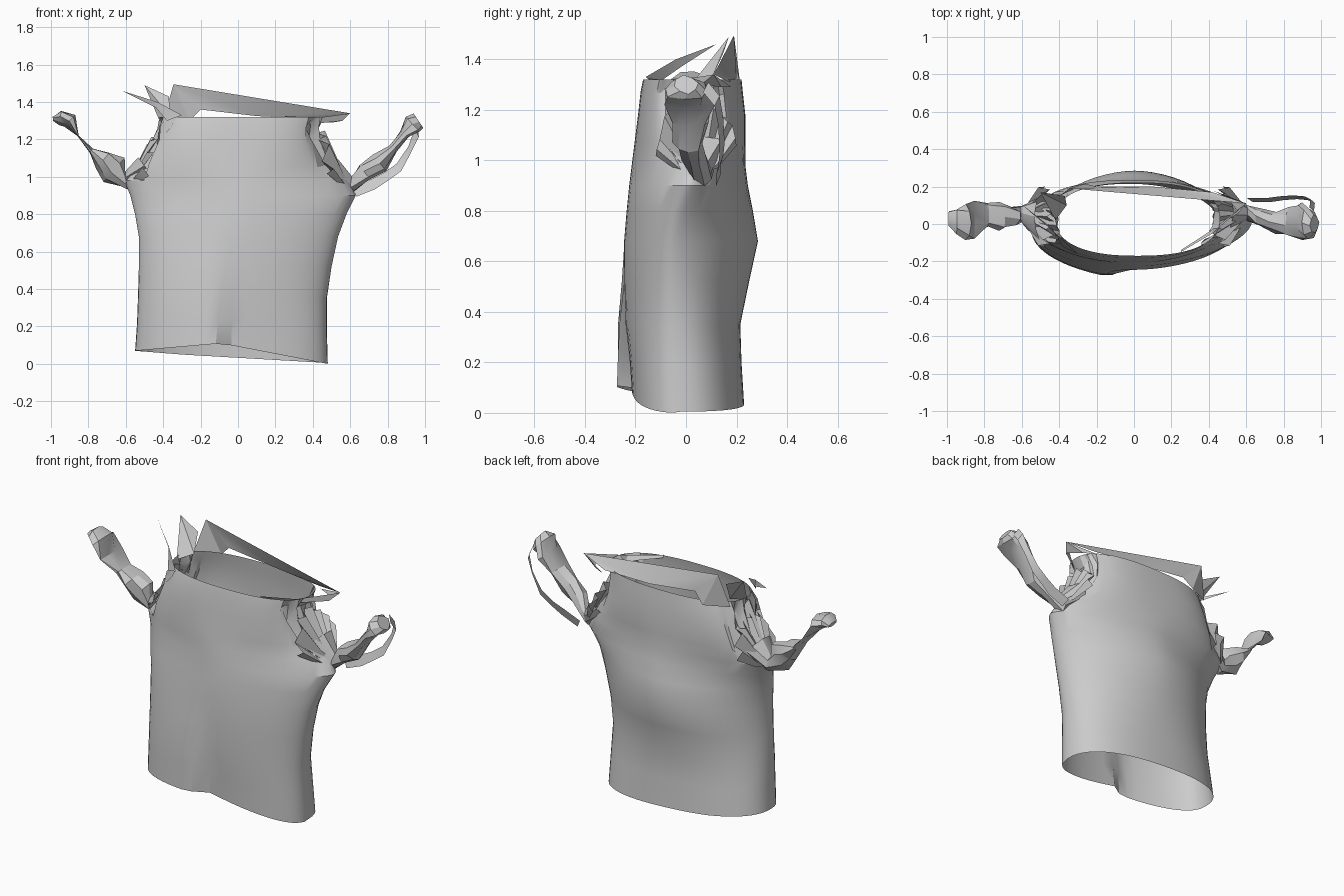
import bpy, bmesh, math, random
from mathutils import Vector

random.seed(4)


def make(name, verts, faces, angle=30):
    me = bpy.data.meshes.new(name)
    me.from_pydata([tuple(v) for v in verts], [], faces)
    bm = bmesh.new()
    bm.from_mesh(me)
    bmesh.ops.recalc_face_normals(bm, faces=bm.faces)
    bm.to_mesh(me)
    bm.free()
    ob = bpy.data.objects.new(name, me)
    bpy.context.collection.objects.link(ob)
    bpy.ops.object.select_all(action='DESELECT')
    ob.select_set(True)
    bpy.context.view_layer.objects.active = ob
    bpy.ops.object.shade_smooth_by_angle(angle=math.radians(angle))
    return ob


def loft(name, rings, angle=30, cap=False):
    n = len(rings[0])
    verts = [v for r in rings for v in r]
    faces = [(k * n + i, k * n + (i + 1) % n, (k + 1) * n + (i + 1) % n, (k + 1) * n + i)
             for k in range(len(rings) - 1) for i in range(n)]
    if cap:
        faces.append(tuple(range((len(rings) - 1) * n, len(rings) * n)))
    return make(name, verts, faces, angle)


def lerp_table(table, x):
    for (a, va), (b, vb) in zip(table, table[1:]):
        if x <= b:
            t = max(0, (x - a) / (b - a))
            return va + (vb - va) * t
    return table[-1][1]


# Garment body: z, left x, right x, front y, back y, side y, squareness
LEVELS = [
    (0.00, -0.55, 0.48, -0.215, 0.23, -0.02, 2.4),
    (0.18, -0.54, 0.475, -0.225, 0.22, -0.03, 2.3),
    (0.35, -0.535, 0.475, -0.24, 0.215, -0.04, 2.1),
    (0.52, -0.53, 0.50, -0.245, 0.25, -0.05, 1.9),
    (0.68, -0.53, 0.535, -0.245, 0.285, -0.05, 1.8),
    (0.80, -0.55, 0.58, -0.235, 0.265, -0.03, 1.7),
    (0.90, -0.575, 0.63, -0.225, 0.245, 0.01, 1.7),
    (0.98, -0.61, 0.59, -0.215, 0.235, 0.04, 1.7),
    (1.06, -0.53, 0.50, -0.205, 0.235, 0.05, 2.2),
    (1.18, -0.46, 0.44, -0.19, 0.235, 0.04, 2.6),
    (1.27, -0.43, 0.44, -0.18, 0.225, 0.03, 2.6),
    (1.32, -0.42, 0.46, -0.17, 0.22, 0.03, 2.4),
]
HEM_FRONT = [(-0.55, 0.07), (-0.09, 0.11), (0.48, 0.0)]
HEM_BACK = [(-0.55, 0.07), (-0.3, 0.05), (0.48, 0.005)]
FOLD = [(-0.55, 0.0), (-0.17, 0.075), (-0.10, 0.07), (-0.07, 0.0), (0.5, 0.0)]
N = 56
rings = []
for z, xl, xr, yf, yb, ys, sq in LEVELS:
    ring = []
    for i in range(N):
        a = 2 * math.pi * i / N
        c, s = math.cos(a), math.sin(a)
        px = math.copysign(abs(c) ** (2 / sq), c)
        py = math.copysign(abs(s) ** (2 / sq), s)
        x = (xl + xr) / 2 + px * (xr - xl) / 2
        y = ys + py * ((yb - ys) if s > 0 else (ys - yf))
        zz = z
        if z < 0.35:
            hem = lerp_table(HEM_FRONT if s < 0 else HEM_BACK, x)
            zz = hem + z * (0.35 - hem) / 0.35
        if s < 0:
            y -= lerp_table(FOLD, x) * max(0, 1 - zz / 0.65)
        # Crumple around the armholes
        if 1.0 < z < 1.3 and abs(px) > 0.85:
            x += random.uniform(-0.03, 0.02) * (1 if px > 0 else -1)
            zz += random.uniform(-0.02, 0.02)
        ring.append((x, y, zz))
    rings.append(ring)
loft("garment_body", rings, 28)


# Twisted sleeves: centre x, y, z, half width in y, half height across the path
def sleeve(name, path, sides=8):
    out = []
    for k, (x, y, z, wy, wp) in enumerate(path):
        p, q = path[max(0, k - 1)], path[min(len(path) - 1, k + 1)]
        d = Vector((q[0] - p[0], 0, q[2] - p[2])).normalized()
        up = Vector((-d.z, 0, d.x))
        ring = []
        for i in range(sides):
            a = 2 * math.pi * i / sides + 0.25 * k
            r = random.uniform(0.8, 1.12)
            ring.append(Vector((x, y, z)) + up * (math.sin(a) * wp * r)
                        + Vector((0, math.cos(a) * wy * r, 0)))
        out.append(ring)
    return loft(name, out, 25, True)


sleeve("left_sleeve", [
    (-0.50, 0.04, 1.06, 0.12, 0.05), (-0.60, 0.05, 0.985, 0.045, 0.05),
    (-0.66, 0.04, 1.04, 0.05, 0.085), (-0.72, 0.04, 1.09, 0.07, 0.06),
    (-0.785, 0.05, 1.14, 0.075, 0.015), (-0.855, 0.02, 1.22, 0.10, 0.004),
    (-0.90, 0.01, 1.30, 0.09, 0.04), (-0.95, 0.02, 1.315, 0.07, 0.04),
    (-0.99, 0.03, 1.31, 0.04, 0.012)])
sleeve("right_sleeve", [
    (0.49, 0.05, 1.05, 0.12, 0.06), (0.60, 0.06, 0.95, 0.05, 0.05),
    (0.68, 0.03, 1.02, 0.05, 0.05), (0.76, 0.01, 1.07, 0.06, 0.06),
    (0.83, 0.01, 1.15, 0.08, 0.025), (0.89, 0.01, 1.23, 0.10, 0.03),
    (0.935, 0.0, 1.28, 0.09, 0.055), (0.965, 0.0, 1.30, 0.05, 0.045)])

# Loose strip hanging beside the right sleeve
strip = [(0.62, 0.13, 0.92, 0.025), (0.72, 0.13, 0.96, 0.025), (0.79, 0.14, 1.0, 0.02),
         (0.86, 0.145, 1.05, 0.02), (0.92, 0.14, 1.15, 0.014), (0.955, 0.125, 1.235, 0.02),
         (0.95, 0.08, 1.29, 0.02)]
sv = []
for x, y, z, w in strip:
    sv += [(x + w * 0.6, y - 0.012, z - w), (x - w * 0.6, y + 0.008, z + w)]
make("right_sleeve_strip", sv, [(2 * i, 2 * i + 1, 2 * i + 3, 2 * i + 2) for i in range(len(strip) - 1)], 40)

# Pleated fans where the armholes gather into the sleeves
for side, name, knot in ((-1, "left_armhole_pleats", (-0.61, 0.05, 0.98)),
                         (1, "right_armhole_pleats", (0.62, 0.06, 0.95))):
    rim = []
    for i in range(15):
        a = math.pi * i / 14
        zig = 0.035 if i % 2 else -0.015
        rim.append((side * (0.43 + zig + 0.06 * (1 - math.sin(a))), 0.04 - 0.16 * math.cos(a),
                    1.03 + 0.19 * math.sin(a) + random.uniform(-0.03, 0.03)))
    mid = [tuple(r[j] * 0.45 + knot[j] * 0.55 - (0.03 if j == 2 else 0) for j in range(3)) for r in rim]
    M = len(rim)
    faces = [(i, i + 1, M + i + 1, M + i) for i in range(M - 1)]
    faces += [(M + i, M + i + 1, 2 * M) for i in range(M - 1)]
    make(name, rim + mid + [knot], faces, 20)

# Torn neckline flaps
make("back_neck_flap",
     [(-0.345, 0.19, 1.495), (0.60, 0.11, 1.34), (0.42, 0.17, 1.31), (0.1, 0.20, 1.325), (-0.2, 0.20, 1.36)],
     [(0, 4, 3), (0, 3, 1), (1, 3, 2)])
make("back_left_peak",
     [(-0.345, 0.19, 1.495), (-0.20, 0.20, 1.36), (-0.26, 0.215, 1.30), (-0.40, 0.15, 1.30)],
     [(0, 1, 2), (0, 2, 3)])
make("left_spike",
     [(-0.50, 0.17, 1.49), (-0.37, 0.15, 1.43), (-0.36, 0.10, 1.32), (-0.42, 0.02, 1.30)],
     [(0, 1, 2), (0, 2, 3)])
make("left_sliver",
     [(-0.62, 0.12, 1.46), (-0.43, -0.04, 1.40), (-0.30, -0.16, 1.33), (-0.38, -0.12, 1.30), (-0.44, -0.02, 1.37)],
     [(0, 1, 4), (1, 2, 3, 4)])
make("right_neck_flap",
     [(0.60, 0.11, 1.34), (0.56, 0.06, 1.30), (0.42, -0.03, 1.285), (0.25, -0.14, 1.31),
      (0.25, -0.15, 1.325), (0.42, -0.05, 1.315), (0.50, 0.14, 1.29), (0.42, 0.18, 1.29)],
     [(0, 1, 2, 5), (2, 3, 4, 5), (0, 1, 6), (0, 6, 7)])
